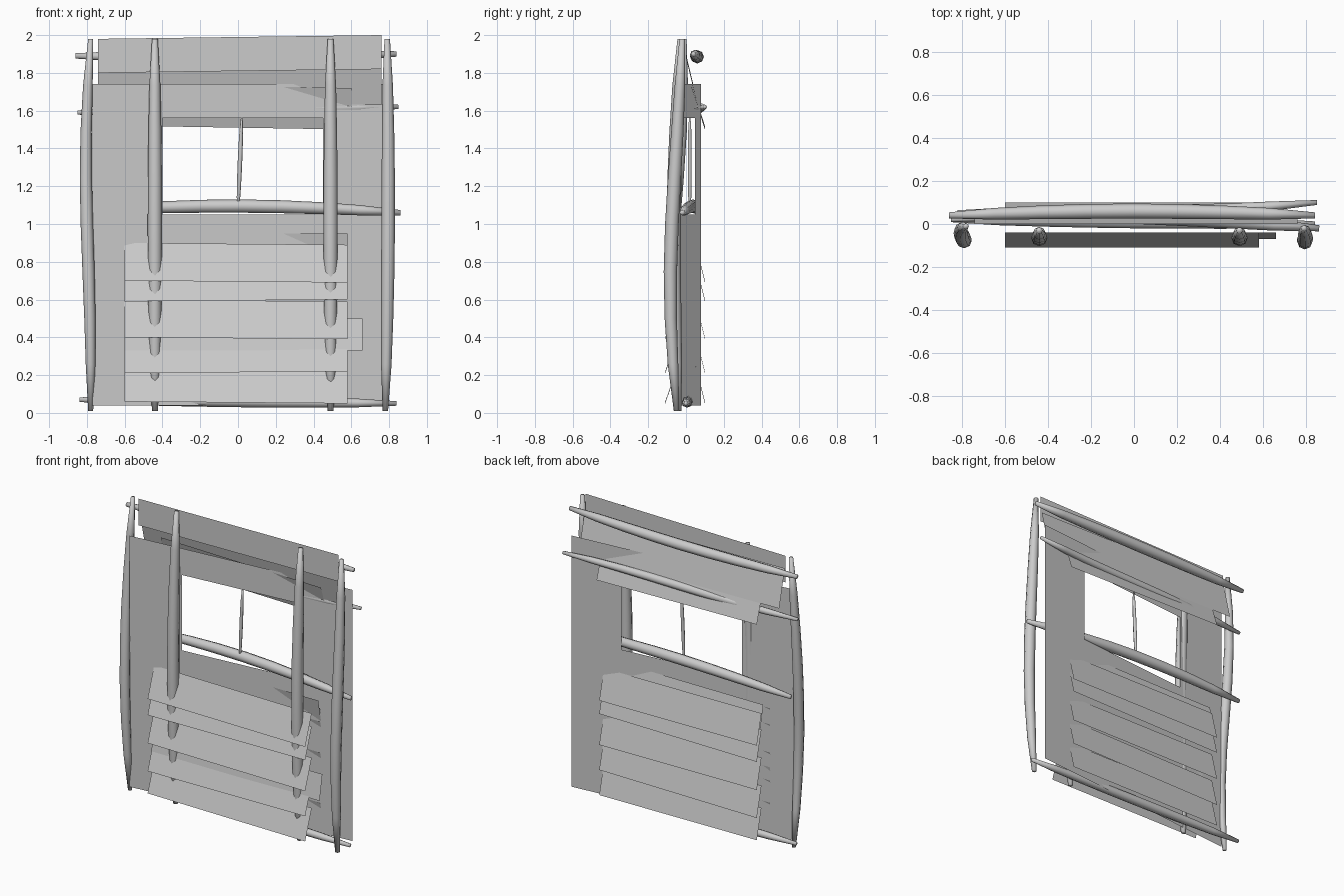
import bpy
import bmesh
import math
from mathutils import Vector

cube = bpy.data.objects.get("Cube")
if cube:
    bpy.data.objects.remove(cube, do_unlink=True)

grey = bpy.data.materials.new("plain_grey")
grey.use_nodes = True
grey.diffuse_color = (0.6, 0.6, 0.6, 1)
shader = grey.node_tree.nodes["Principled BSDF"]
shader.inputs["Base Color"].default_value = grey.diffuse_color


def finish(name, bm, smooth=False):
    """Turn the bmesh into a named grey object."""
    mesh = bpy.data.meshes.new(name)
    bm.to_mesh(mesh)
    bm.free()
    mesh.materials.append(grey)
    for polygon in mesh.polygons:
        polygon.use_smooth = smooth
    part = bpy.data.objects.new(name, mesh)
    bpy.context.collection.objects.link(part)


def log(name, start, end, radius, bow=(0, 0, 0), sway=(0, 0, 0), sides=8, steps=8):
    """Log with narrowed ends; bow bends it once, sway bends it both ways."""
    bm = bmesh.new()
    start, end = Vector(start), Vector(end)
    axis = (end - start).normalized()
    across = axis.cross(Vector((0, 1, 0))).normalized()
    outward = axis.cross(across)
    rings = []
    for step in range(steps + 1):
        t = step / steps
        centre = start.lerp(end, t)
        centre += Vector(bow) * math.sin(math.pi * t)
        centre += Vector(sway) * math.sin(math.tau * t)
        size = radius * (0.4 + 0.6 * math.sin(math.pi * t) ** 0.5)
        ring = []
        for side in range(sides):
            angle = math.tau * side / sides
            spoke = across * math.cos(angle) + outward * math.sin(angle)
            ring.append(bm.verts.new(centre + spoke * size))
        rings.append(ring)
    for lower, upper in zip(rings, rings[1:]):
        for side in range(sides):
            after = (side + 1) % sides
            bm.faces.new((lower[side], lower[after], upper[after], upper[side]))
    bm.faces.new(rings[0])
    bm.faces.new(rings[-1])
    bmesh.ops.recalc_face_normals(bm, faces=bm.faces)
    finish(name, bm, smooth=True)


def board(name, left, right, bottom, top, foot, head, skew=0.0):
    """Thin board leaning from depth foot to depth head; skew lifts its +x end."""
    bm = bmesh.new()
    corners = [(left, foot, bottom), (right, foot, bottom + skew),
               (right, head, top + skew), (left, head, top)]
    bm.faces.new([bm.verts.new(corner) for corner in corners])
    finish(name, bm)


# Thin wall with a window opening, turned slightly about the vertical
wall_left, wall_right = -0.77, 0.8
wall_front, wall_back = -0.06, 0.08
columns = (wall_left, -0.4, 0.45, wall_right)
rows = (0.04, 1.05, 1.56, 1.74)


def wall_point(x, z):
    share = (x - wall_left) / (wall_right - wall_left)
    return (x, wall_front + share * (wall_back - wall_front), z)


bm = bmesh.new()
grid = [[bm.verts.new(wall_point(x, z)) for x in columns] for z in rows]
for row, (lower, upper) in enumerate(zip(grid, grid[1:])):
    for column in range(len(columns) - 1):
        is_window = row == 1 and column == 1
        if not is_window:
            bm.faces.new((lower[column], lower[column + 1],
                          upper[column + 1], upper[column]))
finish("wall", bm)

# Overlapping slats on both faces of the wall
slat_left, slat_right, slat_height = -0.6, 0.58, 0.2
for number, bottom in enumerate((0.06, 0.21, 0.4, 0.59, 0.7)):
    top = bottom + slat_height
    skew = 0.01 if number % 2 else -0.01
    board(f"front_slat_{number}", slat_left, slat_right, bottom, top,
          foot=-0.11, head=-0.04, skew=skew)
    board(f"back_slat_{number}", slat_left, slat_right, bottom, top,
          foot=0.1, head=0.05, skew=skew)
board("long_slat", slat_left, 0.66, 0.33, 0.5, foot=-0.07, head=-0.04)
board("sill_slat", slat_left, slat_right, 0.8, 0.95, foot=0.06, head=0.03)

# Boards above the window
board("top_board", -0.74, 0.76, 1.8, 1.98, foot=-0.01, head=-0.01, skew=0.02)
board("middle_board", -0.74, 0.76, 1.65, 1.9, foot=0.06, head=0, skew=-0.02)
board("lintel_board", slat_left, 0.6, 1.52, 1.74, foot=0.1, head=0.03, skew=-0.02)

# Upright posts, bulging forward
foot_height, post_top = 0.01, 1.98
log("right_outer_post", (-0.78, -0.04, foot_height), (-0.78, -0.01, post_top),
    radius=0.033, bow=(-0.02, -0.04, 0), sway=(0.01, -0.02, 0))
log("left_outer_post", (0.78, -0.05, foot_height), (0.79, -0.02, post_top),
    radius=0.036, bow=(0.01, -0.04, 0), sway=(0, -0.01, 0))
for name, x in (("right_inner_post", -0.44), ("left_inner_post", 0.49)):
    log(name, (x, -0.04, foot_height), (x, -0.03, post_top),
        radius=0.038, bow=(0, -0.03, 0))

# Cross logs joining the posts
log("top_log", (-0.86, 0.04, 1.89), (0.84, 0.04, 1.9),
    radius=0.035, bow=(0, 0.02, -0.01))
log("lintel_log", (-0.85, 0.02, 1.59), (0.85, 0.1, 1.62),
    radius=0.028, sway=(0, 0.01, 0))
log("sill_log", (-0.82, 0.05, 1.07), (0.86, -0.02, 1.06),
    radius=0.035, bow=(0, 0.02, 0.03))
log("bottom_log", (-0.84, 0.02, 0.07), (0.84, 0, 0.05), radius=0.03)

# Slim bar down the middle of the window
log("window_bar", (0, 0.02, 1.08), (0.02, 0.02, 1.56), radius=0.012, sides=6)
